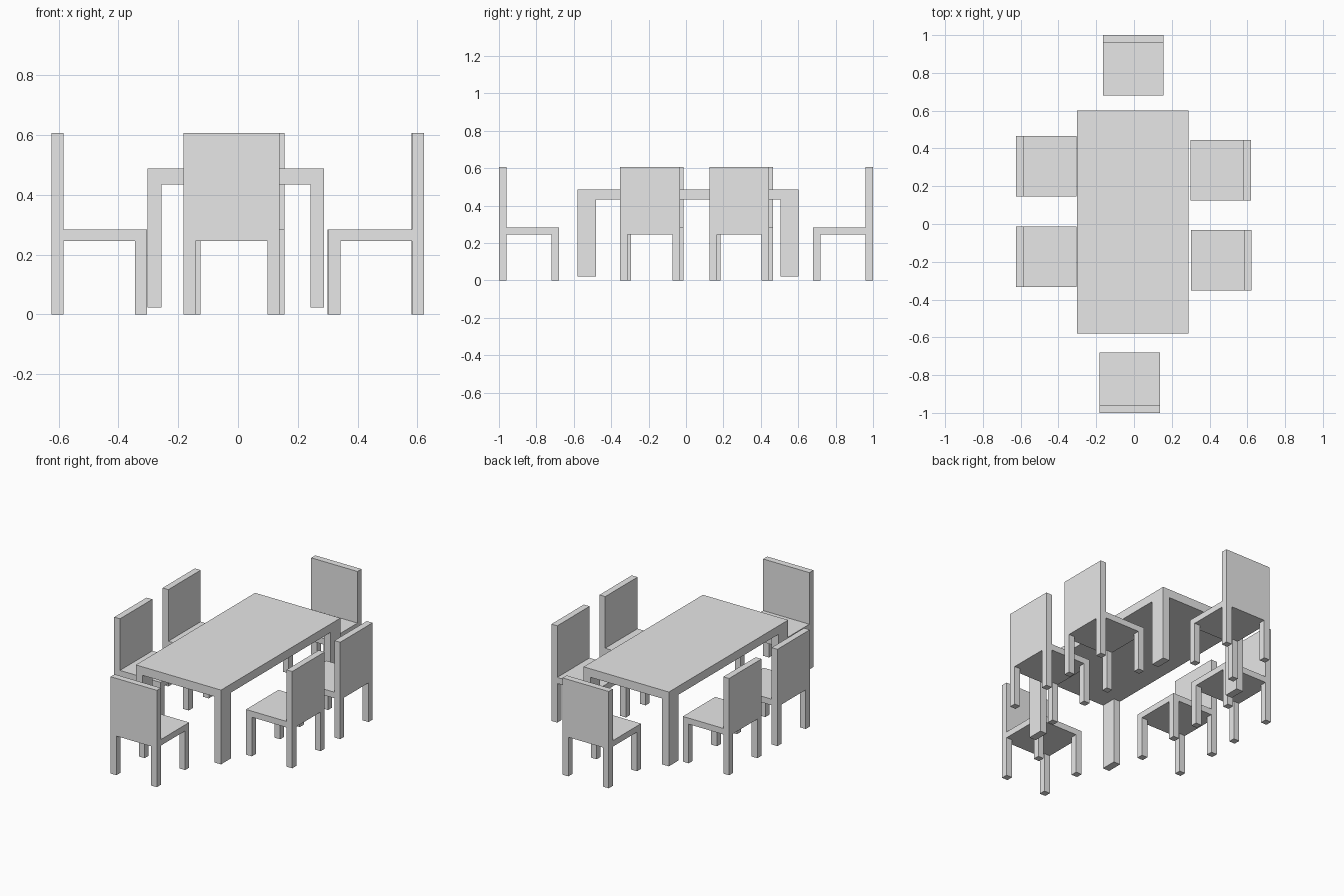
import bpy, bmesh
from math import radians
from mathutils import Vector, Matrix

cube = bpy.data.objects.get("Cube")
if cube:
    bpy.data.objects.remove(cube, do_unlink=True)

GREY = (0.8, 0.8, 0.8, 1.0)
grey = bpy.data.materials.new("light_grey")
grey.use_nodes = True
grey.diffuse_color = GREY
grey.node_tree.nodes["Principled BSDF"].inputs["Base Color"].default_value = GREY


def extrude(bm, rule, dz):
    """Extrude every face that meets the rule straight up or down."""
    bm.normal_update()
    faces = [f for f in bm.faces if rule(f.normal, f.calc_center_median())]
    new = bmesh.ops.extrude_face_region(bm, geom=faces)["geom"]
    verts = [v for v in new if isinstance(v, bmesh.types.BMVert)]
    bmesh.ops.translate(bm, verts=verts, vec=(0, 0, dz))


def legged_slab(name, width, depth, bottom, top, leg_x, leg_y, foot, back_top=None):
    """A slab with legs pulled down at its corners, and optionally a back."""
    bm = bmesh.new()
    size = Matrix.Diagonal((width, depth, top - bottom, 1))
    place = Matrix.Translation((0, 0, (top + bottom) / 2))
    bmesh.ops.create_cube(bm, size=1, matrix=place @ size)
    in_x, in_y = width / 2 - leg_x, depth / 2 - leg_y
    for axis, cut in ((Vector((1, 0, 0)), in_x), (Vector((0, 1, 0)), in_y)):
        for side in (-1, 1):
            bmesh.ops.bisect_plane(bm, geom=bm.verts[:] + bm.edges[:] + bm.faces[:],
                                   plane_co=axis * cut * side, plane_no=axis)
    # Legs
    extrude(bm, lambda n, c: n.z < -0.9 and abs(c.x) > in_x and abs(c.y) > in_y,
            foot - bottom)
    # Backrest
    if back_top:
        extrude(bm, lambda n, c: n.z > 0.9 and c.y > in_y, back_top - top)
    bmesh.ops.dissolve_limit(bm, angle_limit=radians(1), verts=bm.verts, edges=bm.edges)
    bmesh.ops.recalc_face_normals(bm, faces=bm.faces)
    mesh = bpy.data.meshes.new(name)
    bm.to_mesh(mesh)
    bm.free()
    mesh.materials.append(grey)
    return mesh


def add(name, mesh, x, y, turn=0):
    obj = bpy.data.objects.new(name, mesh)
    obj.location = (x, y, 0)
    obj.rotation_euler.z = radians(turn)
    bpy.context.collection.objects.link(obj)


# Dining table
table = legged_slab("table", 0.59, 1.18, 0.434, 0.487, 0.046, 0.097, 0.022)
add("table", table, -0.007, 0.011)

# Six matching chairs around it
chair = legged_slab("chair", 0.32, 0.32, 0.245, 0.283, 0.04, 0.04, 0.0, 0.606)
for name, x, y, turn in (
    ("front_chair", -0.022, -0.84, 180),
    ("back_chair", -0.005, 0.84, 0),
    ("right_front_chair", -0.464, -0.173, 90),
    ("right_back_chair", -0.464, 0.305, 90),
    ("left_front_chair", 0.462, -0.192, -90),
    ("left_back_chair", 0.46, 0.285, -90),
):
    add(name, chair, x, y, turn)
